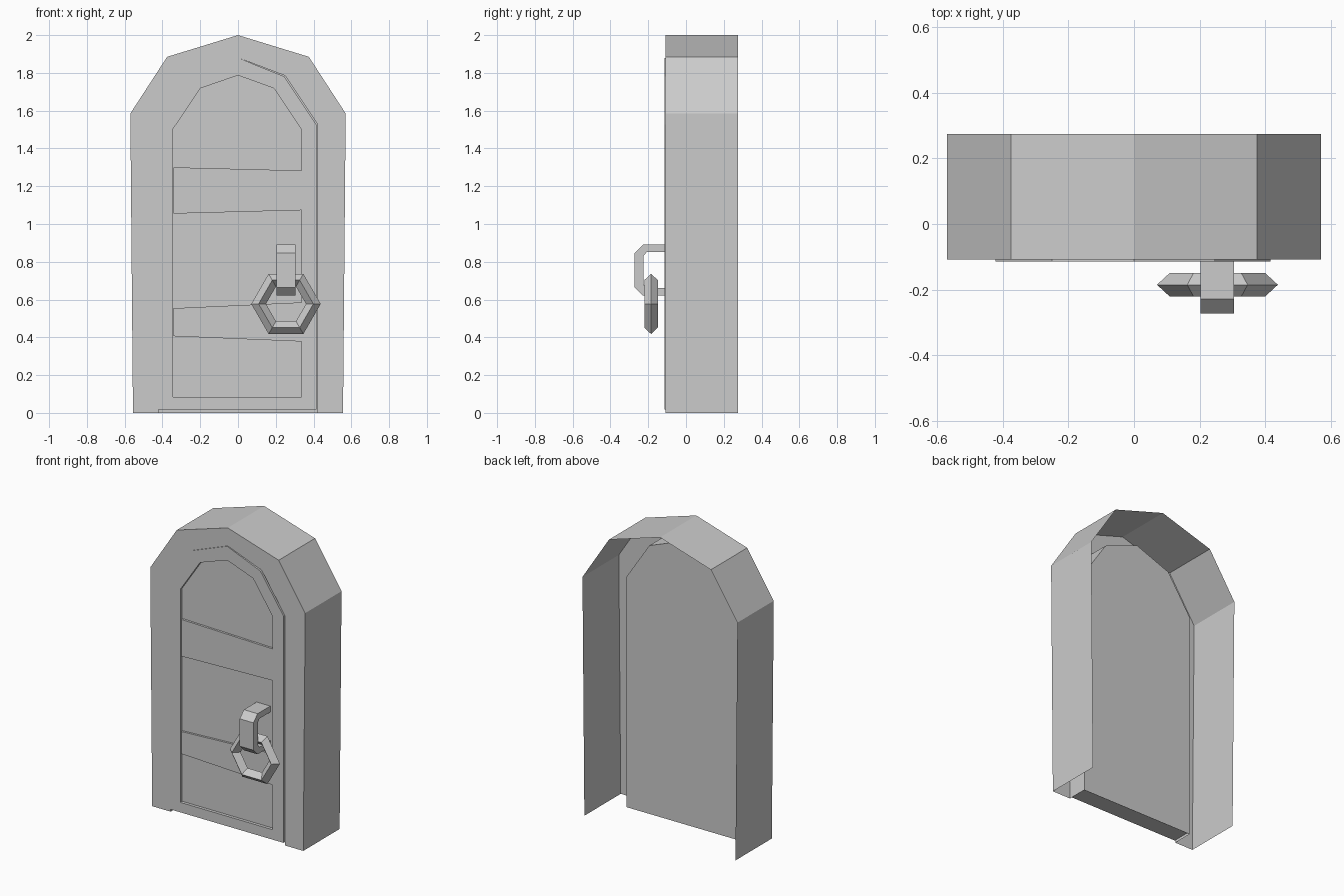
import bpy, bmesh
from math import cos, sin, pi

cube = bpy.data.objects.get("Cube")
if cube:
    bpy.data.objects.remove(cube)

grey = bpy.data.materials.new("plain grey")
grey.use_nodes = True
grey.diffuse_color = (0.6, 0.6, 0.6, 1)
grey.node_tree.nodes["Principled BSDF"].inputs["Base Color"].default_value = (0.6, 0.6, 0.6, 1)


def loop(bm, points, y):
    return [bm.verts.new((x, y, z)) for x, z in points]


def bridge(bm, a, b, closed=True):
    n = len(a)
    for i in range(n if closed else n - 1):
        j = (i + 1) % n
        bm.faces.new((a[i], a[j], b[j], b[i]))


def finish(bm, name):
    bmesh.ops.recalc_face_normals(bm, faces=bm.faces)
    mesh = bpy.data.meshes.new(name)
    bm.to_mesh(mesh)
    bm.free()
    mesh.materials.append(grey)
    bpy.context.collection.objects.link(bpy.data.objects.new(name, mesh))


def arch(foot, shoulder, haunch, top, base=0.0):
    """Seven-point arch from right foot over the apex to left foot."""
    right = [(foot, base), shoulder, haunch]
    return right + [(0, top)] + [(-x, z) for x, z in reversed(right)]


FRONT, BACK, RECESS = -0.108, 0.274, 0.028

# Frame: open-backed shell, front border, and a doorway recess closed at its back
bm = bmesh.new()
outer = arch(0.556, (0.57, 1.585), (0.375, 1.885), 2.0)
opening = arch(0.42, (0.42, 1.53), (0.25, 1.785), 1.88)
front, mouth = loop(bm, outer, FRONT), loop(bm, opening, FRONT)
recess = loop(bm, opening, RECESS)
bridge(bm, mouth, front, closed=False)
bridge(bm, front, loop(bm, outer, BACK), closed=False)
bridge(bm, recess, mouth, closed=False)
bm.faces.new(recess)
finish(bm, "door_frame")

# Door leaf: solid slab with a recessed panel, hung with a slim gap on one side
DOOR_FRONT, DOOR_BACK, PANEL = -0.114, 0.024, -0.094
slab = arch(0.421, (0.421, 1.53), (0.25, 1.785), 1.88, 0.018)
slab = [(x - 0.006 if x > 0 else x, z - 0.004 if x > 0 and z > 1 else z) for x, z in slab]
inset = arch(0.34, (0.34, 1.501), (0.195, 1.718), 1.787, 0.084)
inset = [(x - 0.005 if x else x, z) for x, z in inset]
bm = bmesh.new()
rim, back = loop(bm, slab, DOOR_FRONT), loop(bm, slab, DOOR_BACK)
lip, floor = loop(bm, inset, DOOR_FRONT), loop(bm, inset, PANEL)
bridge(bm, rim, lip)
bridge(bm, lip, floor)
bridge(bm, back, rim)
bm.faces.new(floor)
bm.faces.new(back)
finish(bm, "door_leaf")

# Crooked cross boards on the panel: left low/high, right low/high
for name, (ll, lh, rl, rh) in {"upper_board": (1.055, 1.3, 1.073, 1.283),
                               "lower_board": (0.406, 0.554, 0.378, 0.585)}.items():
    bm = bmesh.new()
    corners = [(-0.341, ll), (0.335, rl), (0.335, rh), (-0.341, lh)]
    a, b = loop(bm, corners, PANEL - 0.014), loop(bm, corners, PANEL + 0.005)
    bridge(bm, a, b)
    bm.faces.new(a)
    bm.faces.new(b)
    finish(bm, name)

# Handle bracket: chamfered bar profile in y and z, extruded across x
bm = bmesh.new()
mid = 0.756
half_out = [(-0.095, 0.135), (-0.228, 0.135), (-0.272, 0.091)]
half_in = [(-0.226, 0.075), (-0.208, 0.095), (-0.095, 0.095)]
path_out = half_out + [(y, -z) for y, z in reversed(half_out)]
path_in = [(y, z) for y, z in reversed(half_in)] + [(y, -z) for y, z in half_in]
rails = [[bm.verts.new((x, y, mid + z)) for y, z in path]
         for x in (0.203, 0.304) for path in (path_out, path_in)]
lo_out, lo_in, hi_out, hi_in = rails
for a, b in ((lo_out, lo_in), (lo_in, hi_in), (hi_in, hi_out), (hi_out, lo_out)):
    bridge(bm, a, b, closed=False)
for i in (0, -1):
    bm.faces.new([r[i] for r in (lo_out, lo_in, hi_in, hi_out)])
finish(bm, "handle_bracket")

# Pull ring: hexagon with a diamond cross-section
bm = bmesh.new()
section = [(0.184, 0), (0.145, -0.036), (0.106, 0), (0.145, 0.036)]
rings = [loop(bm, [(0.254 + r * cos(k * pi / 3), 0.577 + r * sin(k * pi / 3))
                   for k in range(6)], -0.185 + dy) for r, dy in section]
for i in range(4):
    bridge(bm, rings[i], rings[(i + 1) % 4])
finish(bm, "pull_ring")
